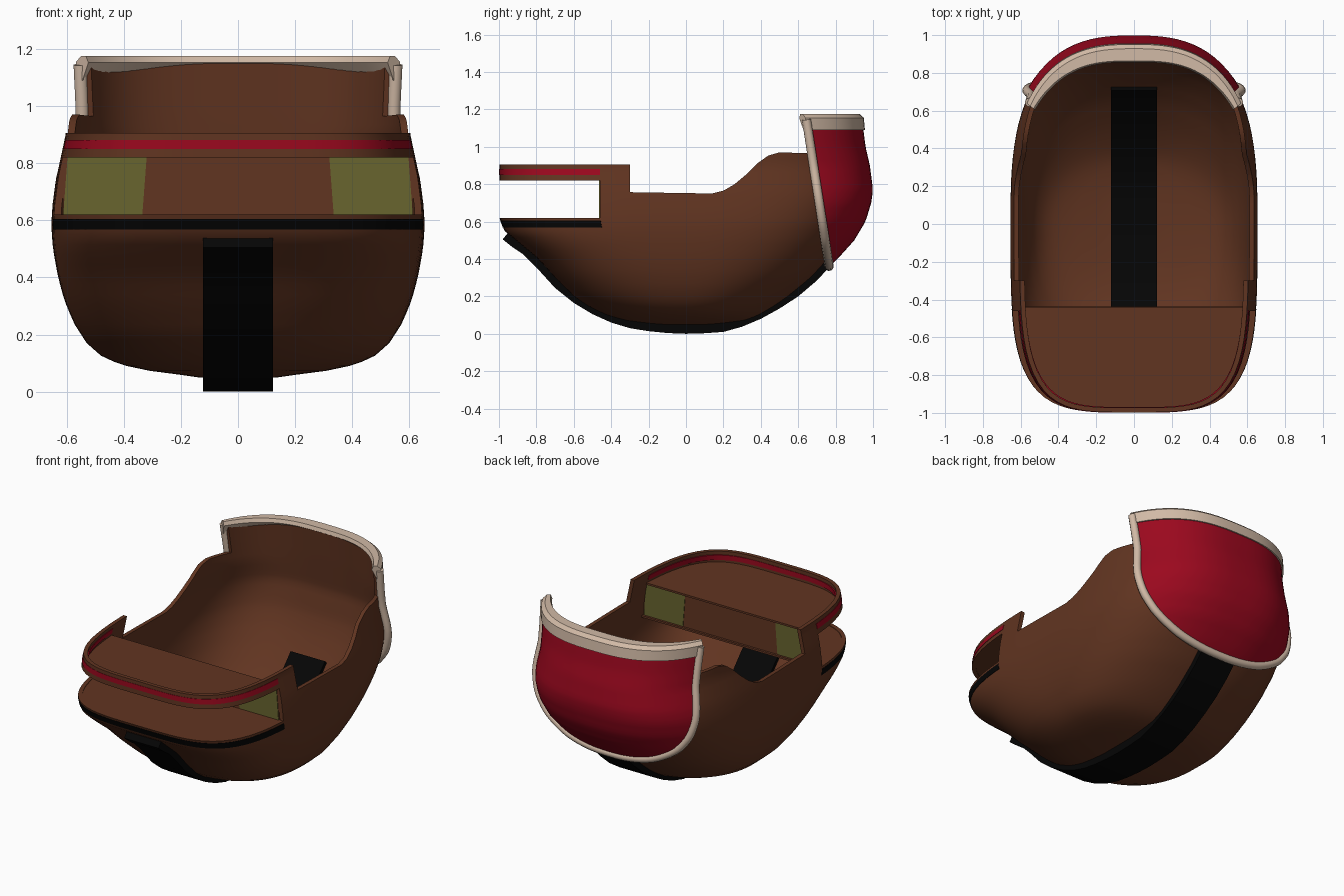
import bpy, bmesh, math
from mathutils import Vector

if "Cube" in bpy.data.objects:
    bpy.data.objects.remove(bpy.data.objects["Cube"])


def mat(name, r, g, b):
    m = bpy.data.materials.new(name)
    m.diffuse_color = (r, g, b, 1)
    m.use_nodes = True
    m.node_tree.nodes["Principled BSDF"].inputs["Base Color"].default_value = m.diffuse_color
    return m


BROWN = mat("brown", 0.12, 0.035, 0.015)
RED = mat("red", 0.33, 0.0025, 0.013)
CREAM = mat("cream", 0.64, 0.49, 0.38)
BLACK = mat("black", 0.0015, 0.0015, 0.0015)
OLIVE = mat("olive", 0.14, 0.13, 0.028)

# Hull dimensions by height: (z, value)
WIDTH = [(.05, .14), (.06, .21), (.073, .31), (.09, .39), (.105, .435), (.126, .48), (.17, .53),
         (.24, .575), (.32, .608), (.4, .63), (.5, .648), (.58, .654), (.65, .65), (.75, .637),
         (.82, .622), (.9, .605), (1.2, .61)]
FRONT = [(.05, .2), (.07, .33), (.1, .43), (.15, .53), (.2, .6), (.3, .7), (.4, .79),
         (.5, .91), (.55, .97), (.6, .99), (.62, .997)]
BACK = [(.05, .2), (.07, .33), (.1, .4), (.15, .48), (.2, .55), (.3, .67), (.4, .76),
        (.5, .83), (.6, .88), (.77, .92), (.97, .90), (1.2, .88)]
BULGE = [(.3, .70), (.4, .81), (.5, .90), (.6, .96), (.7, .99), (.77, 1.0), (.9, .983),
         (1.0, .96), (1.2, .935)]


def interp(table, z):
    if z <= table[0][0]:
        return table[0][1]
    for (a, u), (b, v) in zip(table, table[1:]):
        if z <= b:
            return u + (v - u) * (z - a) / (b - a)
    return table[-1][1]


def dims(z, y_sign, bulge):
    """half width, length and roundness of the outline at height z"""
    w = interp(WIDTH, z)
    if y_sign < 0:
        return w, interp(FRONT, z), 2.2 + 1.8 * min(1, (z - .05) / .45)
    t = min(1, (z - .05) / .65)
    if bulge:
        return w * 1.07, interp(BULGE, z), 1.9 + .8 * t
    return w, interp(BACK, z), 2.0 + 1.4 * t


def point(z, a, bulge=False, d=0.0):
    c, s = math.cos(a), math.sin(a)
    w, l, n = dims(z, s, bulge)
    r = (abs(c) ** n + abs(s) ** n) ** (-1 / n)
    return Vector(((w + d) * c * r, (l + d) * s * r, z))


def activate(ob):
    bpy.ops.object.select_all(action='DESELECT')
    ob.select_set(True)
    bpy.context.view_layer.objects.active = ob


def smooth(ob, angle=40):
    activate(ob)
    bpy.ops.object.shade_smooth_by_angle(angle=math.radians(angle))


def finish(name, bm, material):
    bmesh.ops.recalc_face_normals(bm, faces=bm.faces)
    me = bpy.data.meshes.new(name)
    bm.to_mesh(me)
    bm.free()
    me.materials.append(material)
    ob = bpy.data.objects.new(name, me)
    bpy.context.collection.objects.link(ob)
    smooth(ob)
    return ob


def loft(name, sections, material):
    """solid through a row of closed cross-sections"""
    bm = bmesh.new()
    rows = [[bm.verts.new(p) for p in s] for s in sections]
    k = len(rows[0])
    for r, q in zip(rows, rows[1:]):
        for i in range(k):
            bm.faces.new((r[i], r[(i + 1) % k], q[(i + 1) % k], q[i]))
    bm.faces.new(rows[0])
    bm.faces.new(rows[-1])
    return finish(name, bm, material)


def bowl(levels, bulge, cap, cols=112):
    bm = bmesh.new()
    rows = [[bm.verts.new(point(z, 2 * math.pi * i / cols, bulge)) for i in range(cols)] for z in levels]
    for r, q in zip(rows, rows[1:]):
        for i in range(cols):
            j = (i + 1) % cols
            bm.faces.new((r[i], r[j], q[j], q[i]))
    if cap:
        bm.faces.new(rows[0][::-1])
    return bm


def prism(name, pts, x):
    return loft(name, [[(sx, y, z) for y, z in pts] for sx in (-x, x)], BROWN)


def arc(a0, a1, n=48):
    return [a0 + (a1 - a0) * i / n for i in range(n + 1)]


def front_arc(y):
    """angles of the outline in front of depth y"""
    a = math.atan2(y, (1 - y ** 4) ** .25)
    return arc(-math.pi + a, -a)


def band(name, z0, z1, outer, inner, material):
    loft(name, [[point(z0, a, d=outer), point(z1, a, d=outer), point(z1, a, d=inner), point(z0, a, d=inner)]
                for a in front_arc(.46)], material)


# Hull shell, cut to the sheer line and the open mouth
levels = [.05, .06, .073, .09, .105, .126, .147, .17] + [.2 + .035 * i for i in range(29)]
hull = finish("hull", bowl(levels, False, True), BROWN)
sol = hull.modifiers.new("thickness", 'SOLIDIFY')
sol.thickness, sol.offset = .025, -1
bpy.ops.object.modifier_apply(modifier="thickness")
sheer = prism("sheer_cutter", [(-1.2, .905), (-.3, .905), (-.3, .757), (.14, .75), (.2, .765), (.26, .8),
                               (.32, .85), (.38, .91), (.44, .953), (.5, .97), (.66, .965), (.635, 1.155),
                               (1.2, 1.155), (1.2, 1.5), (-1.2, 1.5)], 1.2)
mouth = prism("mouth_cutter", [(-1.2, .62), (-.46, .62), (-.46, .82), (-1.2, .82)], 1.2)
for cutter in (sheer, mouth):
    activate(hull)
    b = hull.modifiers.new("cut", 'BOOLEAN')
    b.operation, b.solver, b.object = 'DIFFERENCE', 'EXACT', cutter
    bpy.ops.object.modifier_apply(modifier="cut")
    bpy.data.objects.remove(cutter)
smooth(hull)

# Front decks, rim stripes and the wall at the back of the mouth
for name, z in (("lower_deck", .605), ("upper_deck", .822)):
    ring = [point(z, a, d=-.012) for a in front_arc(.445)]
    loft(name, [ring, [p + Vector((0, 0, .012)) for p in ring]], BROWN)
band("upper_stripe", .85, .882, .002, -.028, RED)
band("lower_stripe", .567, .605, .002, -.012, BLACK)
prism("mouth_wall", [(-.46, .605), (-.45, .605), (-.45, .83), (-.46, .83)], .612)
for side, s in (("left", -1), ("right", 1)):
    quad = [(.335, .62), (.612, .62), (.597, .82), (.32, .82)]
    loft(side + "_mouth_panel", [[(s * x, y, z) for x, z in quad] for y in (-.464, -.447)], OLIVE)

# Keel strip, passing through to the inside of the hull
prof = [Vector(p) for p in [(-.98, .505), (-.93, .465), (-.87, .425), (-.8, .355), (-.7, .245), (-.6, .165), (-.5, .105),
                            (-.4, .06), (-.3, .03), (-.2, .014), (-.1, .004), (0, 0), (.1, .003), (.2, .01), (.3, .038),
                            (.4, .08), (.5, .135), (.6, .2), (.7, .285), (.77, .36)]]
keel = []
for i, p in enumerate(prof):
    t = (prof[min(i + 1, len(prof) - 1)] - prof[max(i - 1, 0)]).normalized()
    q = p + Vector((-t.y, t.x)) * min(.085, .045 + .015 * i)
    keel.append([(-.122, p.x, p.y), (.122, p.x, p.y), (.122, q.x, q.y), (-.122, q.x, q.y)])
loft("keel_strip", keel, BLACK)


# Bulging red stern panel behind a slanted slice
def slice_y(z):
    return .64 + (1.17 - z) * .155


bm = bowl([.3 + .8 * i / 28 for i in range(29)], True, False)
bmesh.ops.bisect_plane(bm, geom=bm.verts[:] + bm.edges[:] + bm.faces[:], plane_co=(0, .64, 1.17),
                       plane_no=(0, 1, .155), clear_inner=True)
finish("stern_panel", bm, RED)

# Cream frame: tube down the sides and under, thick bar on top
zb = .3
while interp(BULGE, zb) < slice_y(zb):
    zb += .001
half = []
for i in range(31):
    z = zb + (1.145 - zb) * (i / 30) ** 2
    w, l, n = dims(z, 1, True)
    half.append((w * max(0, 1 - (slice_y(z) / l) ** n) ** (1 / n) if i else 0, slice_y(z), z))
path = [(-x, y, z) for x, y, z in half[:0:-1]] + half
cu = bpy.data.curves.new("stern_frame", 'CURVE')
cu.dimensions = '3D'
cu.bevel_depth, cu.bevel_resolution, cu.use_fill_caps = .024, 3, True
sp = cu.splines.new('POLY')
sp.points.add(len(path) - 1)
for pt, co in zip(sp.points, path):
    pt.co = (*co, 1)
cu.materials.append(CREAM)
frame = bpy.data.objects.new("stern_frame", cu)
bpy.context.collection.objects.link(frame)

# Top bar: its inner edge follows the hull lining and it narrows to the ends
a1 = math.atan2(.675, .86)
bar = []
for a in arc(a1, math.pi - a1):
    d = -.04 - .045 * (math.sin(a) - math.sin(a1)) / (1 - math.sin(a1))
    bar.append([point(1.09, a, True, .008), point(1.155, a, True, .01), point(1.175, a, True, -.01),
                point(1.175, a, True, d + .01), point(1.152, a, True, d), point(1.09, a, True, -.015)])
loft("stern_top_bar", bar, CREAM)
